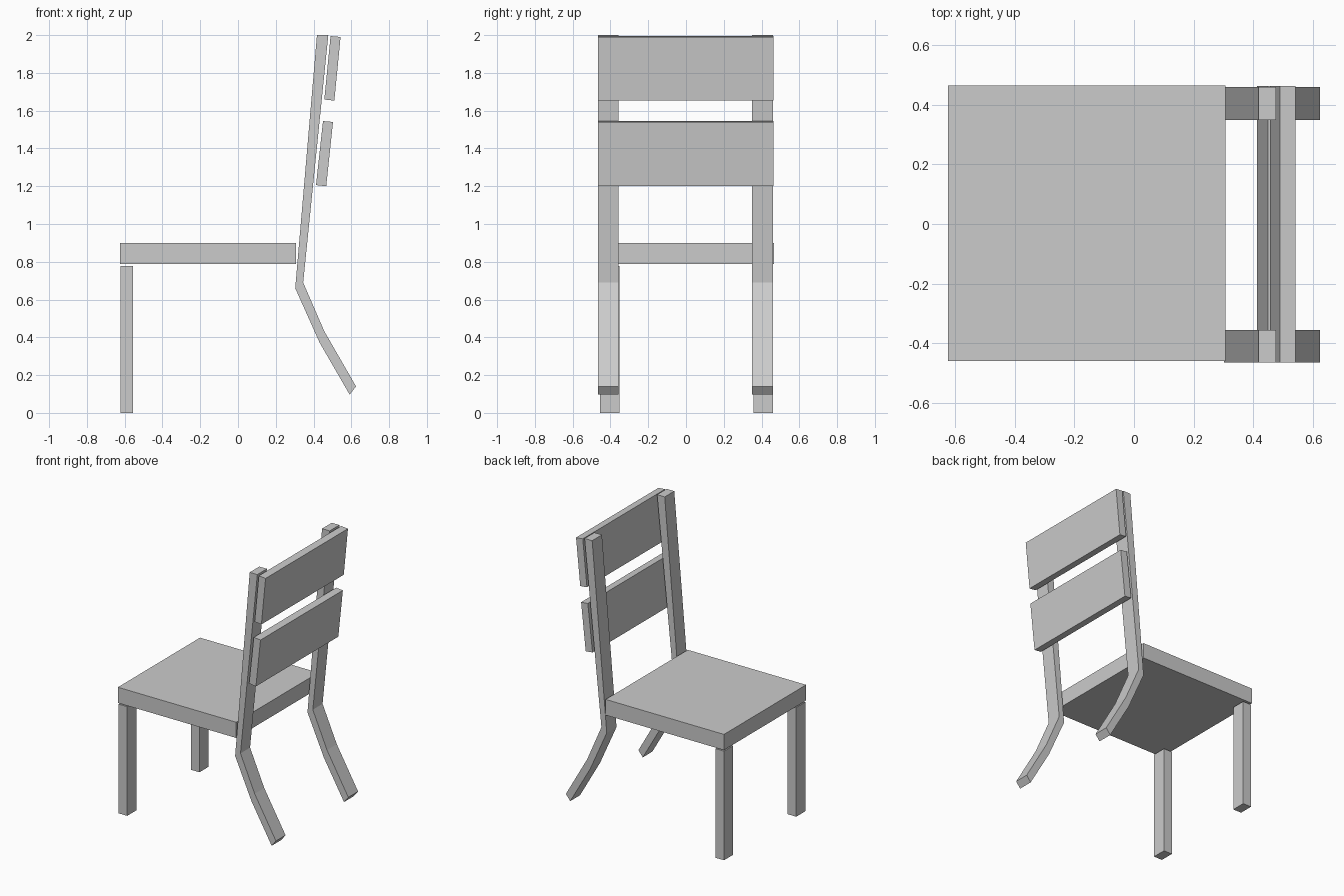
import bpy
import bmesh

if "Cube" in bpy.data.objects:
    bpy.data.objects.remove(bpy.data.objects["Cube"])


def extruded(name, profile, y0, y1):
    """Flat side profile (x, z) swept from y0 to y1."""
    bm = bmesh.new()
    face = bm.faces.new([bm.verts.new((x, y0, z)) for x, z in profile])
    sweep = bmesh.ops.extrude_face_region(bm, geom=[face])
    moved = [v for v in sweep["geom"] if isinstance(v, bmesh.types.BMVert)]
    bmesh.ops.translate(bm, verts=moved, vec=(0, y1 - y0, 0))
    bmesh.ops.recalc_face_normals(bm, faces=bm.faces)
    mesh = bpy.data.meshes.new(name)
    bm.to_mesh(mesh)
    bm.free()
    obj = bpy.data.objects.new(name, mesh)
    bpy.context.collection.objects.link(obj)
    return obj


def rect(x0, x1, z0, z1):
    return [(x0, z0), (x1, z0), (x1, z1), (x0, z1)]


# Seat slab
extruded("seat", rect(-0.625, 0.308, 0.788, 0.90), -0.46, 0.465)

# Bent rear leg running up into the back post
post = [(0.418, 2.0), (0.478, 2.0), (0.345, 0.69), (0.457, 0.432),
        (0.625, 0.14), (0.591, 0.097), (0.432, 0.372), (0.303, 0.66)]

# Front legs and rear posts on both sides
for side, leg_y, post_y in (("right", (-0.455, -0.353), (-0.465, -0.357)),
                            ("left", (0.358, 0.46), (0.35, 0.46))):
    extruded("front_leg_" + side, rect(-0.622, -0.555, 0.0, 0.778), *leg_y)
    extruded("rear_post_" + side, post, *post_y)

# Two leaning back slats behind the posts
upper = [(0.49, 1.995), (0.543, 1.99), (0.51, 1.653), (0.457, 1.659)]
lower = [(0.45, 1.545), (0.503, 1.54), (0.467, 1.20), (0.413, 1.206)]
for name, profile in (("upper_slat", upper), ("lower_slat", lower)):
    extruded(name, profile, -0.465, 0.463)
